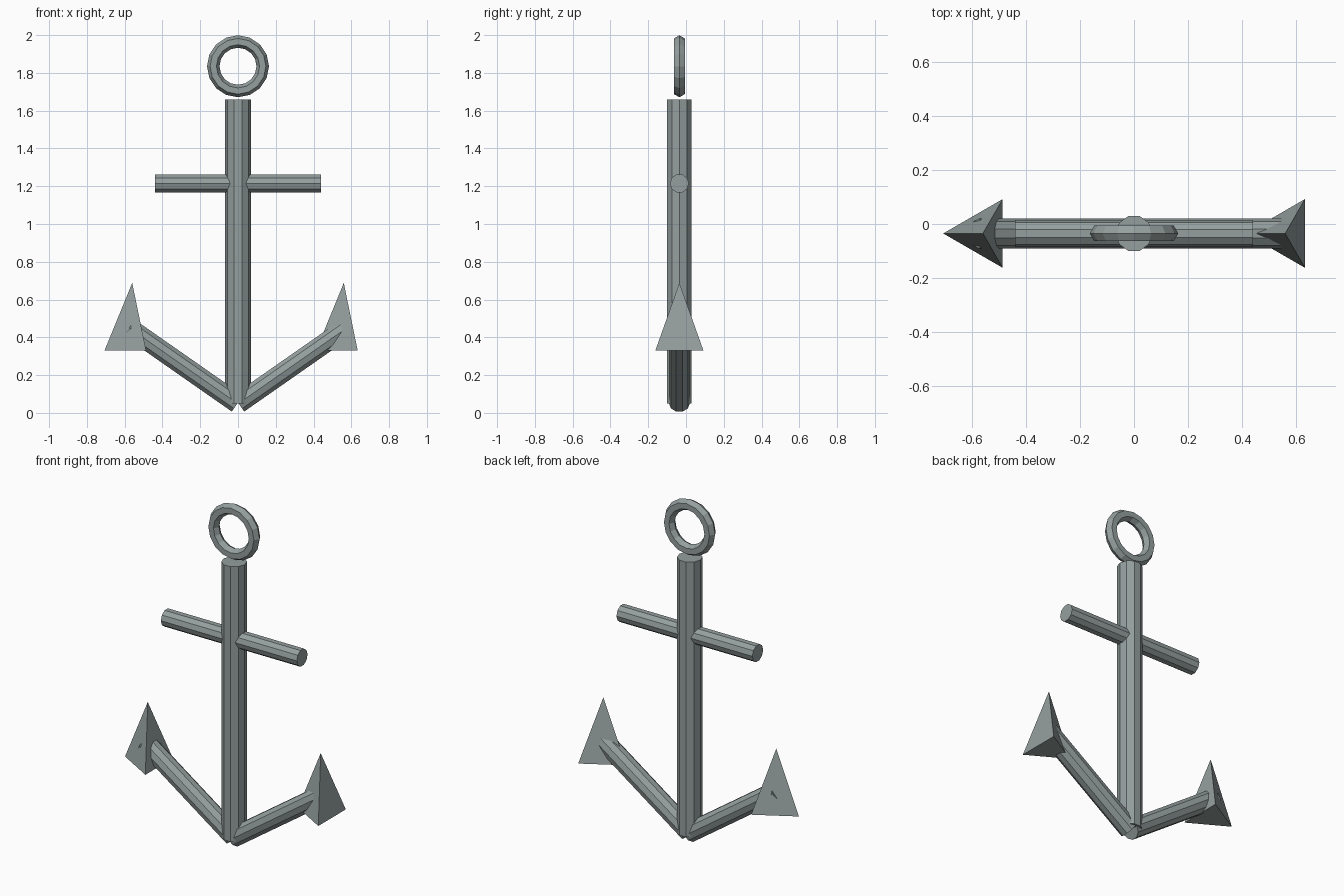
import bpy
import bmesh
from math import radians, sin, cos, pi
from mathutils import Matrix, Vector

cube = bpy.data.objects.get("Cube")
if cube:
    bpy.data.objects.remove(cube, do_unlink=True)

Y = -0.035  # shared centre plane of the anchor

metal = bpy.data.materials.new("grey green metal")
metal.use_nodes = True
colour = (0.30, 0.35, 0.345, 1)
metal.diffuse_color = colour
metal.node_tree.nodes["Principled BSDF"].inputs["Base Color"].default_value = colour


def finish(name, bm):
    bmesh.ops.recalc_face_normals(bm, faces=bm.faces)
    mesh = bpy.data.meshes.new(name)
    bm.to_mesh(mesh)
    bm.free()
    mesh.materials.append(metal)
    obj = bpy.data.objects.new(name, mesh)
    bpy.context.collection.objects.link(obj)


def rod(name, start, end, r_start, r_end, sides, spin):
    """Straight or tapered bar; spin turns the first corner away from +x."""
    start, end = Vector(start), Vector(end)
    axis = end - start
    tilt = Matrix.Rotation(Vector((axis.x, axis.z)).angle_signed(Vector((0, 1))) * -1, 4, 'Y')
    bm = bmesh.new()
    bmesh.ops.create_cone(bm, cap_ends=True, segments=sides, radius1=r_start,
                          radius2=r_end, depth=axis.length,
                          matrix=Matrix.Translation((start + end) / 2) @ tilt
                          @ Matrix.Rotation(radians(spin), 4, 'Z'))
    finish(name, bm)


def ring(name, centre, major, minor, segments, sides):
    bm = bmesh.new()
    loops = []
    for i in range(segments):
        a = 2 * pi * i / segments
        loop = []
        for j in range(sides):
            b = 2 * pi * j / sides
            r = major + minor * cos(b)
            loop.append(bm.verts.new(centre + Vector((r * cos(a), minor * sin(b), r * sin(a)))))
        loops.append(loop)
    for i in range(segments):
        p, q = loops[i], loops[(i + 1) % segments]
        for j in range(sides):
            k = (j + 1) % sides
            bm.faces.new((p[j], p[k], q[k], q[j]))
    finish(name, bm)


# Upright shank, crossbar and top ring
rod("shank", (0, Y, 0.05), (0, Y, 1.66), 0.068, 0.068, 10, 90)
rod("crossbar", (-0.44, Y, 1.215), (0.44, Y, 1.215), 0.05, 0.05, 10, 0)
ring("top_ring", Vector((0, Y, 1.835)), 0.131, 0.033, 16, 6)

# Angled arms with three-sided pointed flukes
for side, s in (("left", 1), ("right", -1)):
    rod(side + "_arm", (s * 0.003, Y, 0.05), (s * 0.576, Y, 0.45), 0.055, 0.055, 10, 0)
    rod(side + "_fluke", (s * 0.56, Y, 0.33), (s * 0.56, Y, 0.688), 0.147, 0, 3, 90)
